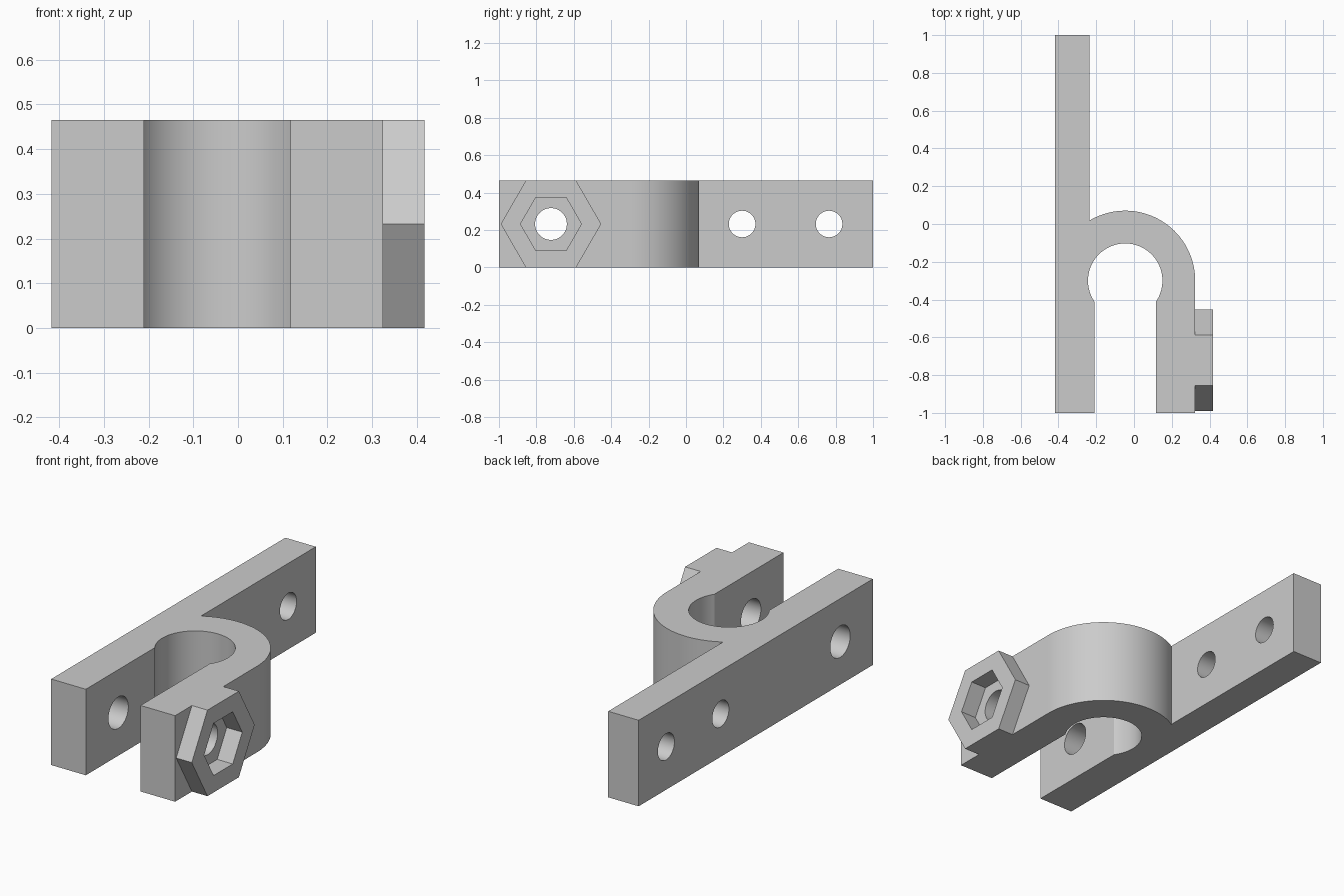
import bpy, bmesh, math
from mathutils import Matrix, Vector

cube = bpy.data.objects.get("Cube")
if cube:
    bpy.data.objects.remove(cube, do_unlink=True)

HEIGHT = 0.465
MID = HEIGHT / 2
LEFT, SLOT_L, SLOT_R, RIGHT, END = -0.417, -0.21, 0.117, 0.324, 0.417
BAR_FACE = -0.235
CX, CY = (SLOT_L + SLOT_R) / 2, -0.30
R_OUT, R_IN = RIGHT - CX, 0.197
BOLT_Y = -0.722

grey = bpy.data.materials.new("plain_grey")
grey.use_nodes = True
grey.diffuse_color = (0.6, 0.6, 0.6, 1)
grey.node_tree.nodes["Principled BSDF"].inputs["Base Color"].default_value = (0.6, 0.6, 0.6, 1)


def arc(radius, start, end, steps):
    """Points on an arc around the clamp centre."""
    angles = [start + (end - start) * i / steps for i in range(steps + 1)]
    return [(CX + radius * math.cos(a), CY + radius * math.sin(a)) for a in angles]


def prism(name, outline, depth, matrix=None):
    """Extrude a flat outline along its normal."""
    bm = bmesh.new()
    face = bm.faces.new([bm.verts.new((x, y, 0)) for x, y in outline])
    ext = bmesh.ops.extrude_face_region(bm, geom=[face])
    moved = [v for v in ext["geom"] if isinstance(v, bmesh.types.BMVert)]
    bmesh.ops.translate(bm, verts=moved, vec=(0, 0, depth))
    bmesh.ops.recalc_face_normals(bm, faces=bm.faces)
    if matrix:
        bm.transform(matrix)
    mesh = bpy.data.meshes.new(name)
    bm.to_mesh(mesh)
    bm.free()
    obj = bpy.data.objects.new(name, mesh)
    bpy.context.collection.objects.link(obj)
    mesh.materials.append(grey)
    return obj


def x_prism(name, sides, radius, x0, x1, y):
    """Regular prism lying along x at mid height, one corner pointing along y."""
    ring = [(radius * math.cos(math.tau * i / sides), radius * math.sin(math.tau * i / sides))
            for i in range(sides)]
    turn = Matrix(((0, 0, 1), (1, 0, 0), (0, 1, 0))).to_4x4()
    return prism(name, ring, x1 - x0, Matrix.Translation(Vector((x0, y, MID))) @ turn)


def cut(obj, cutter):
    """Subtract the cutter, then discard it."""
    mod = obj.modifiers.new("hole", 'BOOLEAN')
    mod.operation, mod.solver, mod.object = 'DIFFERENCE', 'EXACT', cutter
    bpy.context.view_layer.objects.active = obj
    bpy.ops.object.modifier_apply(modifier=mod.name)
    bpy.data.objects.remove(cutter, do_unlink=True)


# Clamp body: long bar, round socket with a slot, and free arm
slot_angle = math.acos((SLOT_R - CX) / R_IN)
bar_angle = math.acos((BAR_FACE - CX) / R_OUT)
outline = [(LEFT, -1), (SLOT_L, -1)]
outline += arc(R_IN, math.pi + slot_angle, -slot_angle, 64)
outline += [(SLOT_R, -1), (RIGHT, -1)]
outline += arc(R_OUT, 0, bar_angle, 48)
outline += [(BAR_FACE, 1), (LEFT, 1)]
body = prism("clamp_body", outline, HEIGHT)

# Bolt hole through both arms, two mounting holes through the bar
for y, radius in ((BOLT_Y, 0.085), (0.30, 0.071), (0.765, 0.071)):
    cut(body, x_prism("hole_cutter", 48, radius, -0.6, 0.6, y))

# Hexagonal nut holder on the free arm
holder = x_prism("nut_holder", 6, MID / math.cos(math.pi / 6), RIGHT, END, BOLT_Y)
cut(holder, x_prism("nut_cutter", 6, 0.163, 0.2, 0.6, BOLT_Y))

# Smooth curves, sharp edges
for obj in (body, holder):
    bpy.ops.object.select_all(action='DESELECT')
    obj.select_set(True)
    bpy.context.view_layer.objects.active = obj
    bpy.ops.object.shade_smooth_by_angle(angle=math.radians(30))
